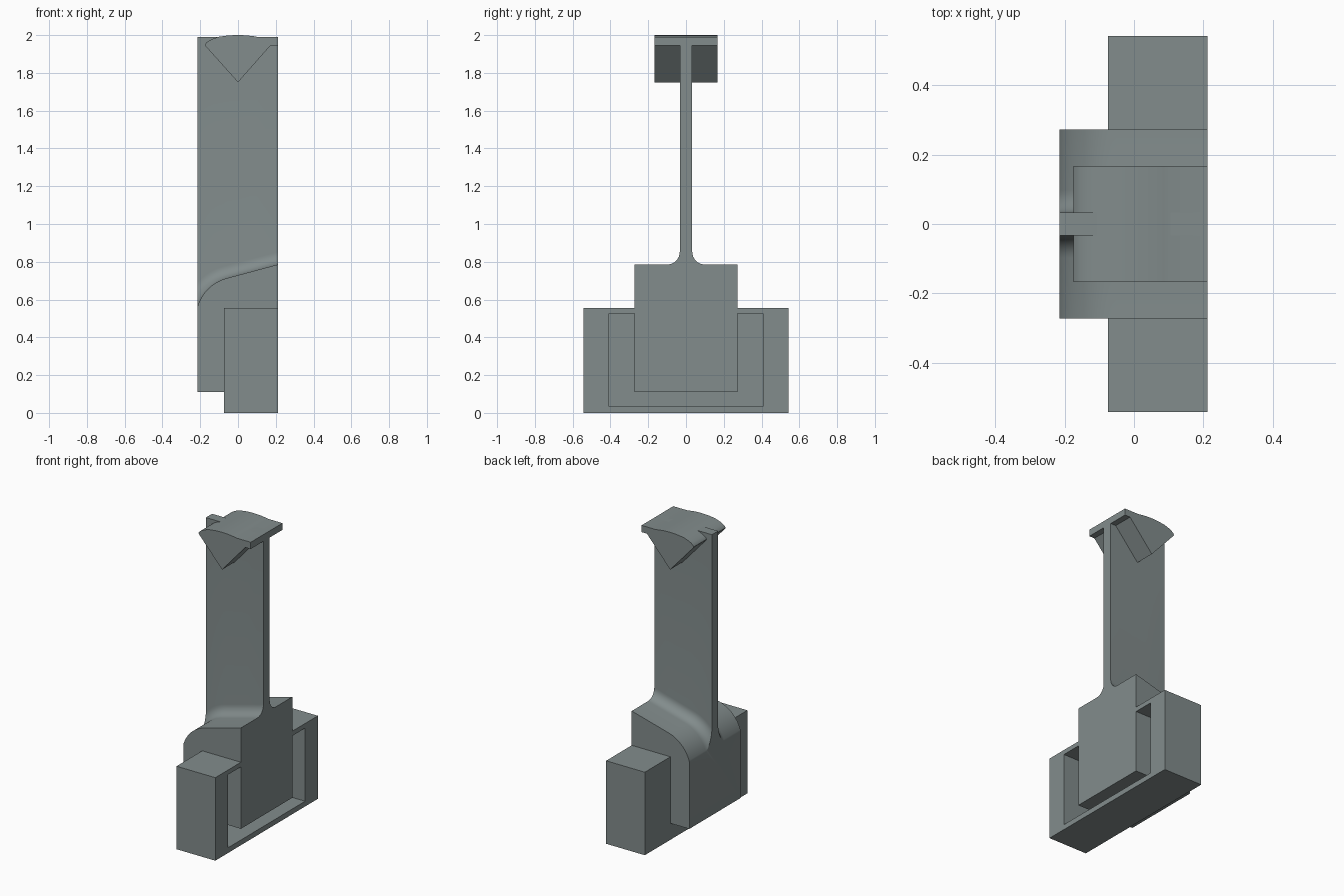
import bpy, bmesh, math

if "Cube" in bpy.data.objects:
    bpy.data.objects.remove(bpy.data.objects["Cube"])

grey = bpy.data.materials.new("slate grey")
grey.diffuse_color = (0.223, 0.262, 0.262, 1)
grey.use_nodes = True
grey.node_tree.nodes["Principled BSDF"].inputs["Base Color"].default_value = grey.diffuse_color


def finish(name, bm, smooth=True):
    bmesh.ops.recalc_face_normals(bm, faces=bm.faces)
    mesh = bpy.data.meshes.new(name)
    bm.to_mesh(mesh)
    bm.free()
    mesh.materials.append(grey)
    obj = bpy.data.objects.new(name, mesh)
    bpy.context.collection.objects.link(obj)
    if smooth:
        bpy.ops.object.select_all(action='DESELECT')
        obj.select_set(True)
        bpy.context.view_layer.objects.active = obj
        bpy.ops.object.shade_smooth_by_angle(angle=math.radians(25))
    return obj


def loft(name, sections, smooth=True):
    """Skin equal-length closed sections and cap both ends."""
    bm = bmesh.new()
    rings = [[bm.verts.new(p) for p in s] for s in sections]
    n = len(rings[0])
    for a, b in zip(rings, rings[1:]):
        for i in range(n):
            j = (i + 1) % n
            bm.faces.new((a[i], a[j], b[j], b[i]))
    bm.faces.new(rings[0])
    bm.faces.new(rings[-1])
    return finish(name, bm, smooth)


X0, X1 = -0.215, 0.212

# Stem: block with a curved sloping shoulder, filleted into a thin blade
SLOPE, R, FILLET, HALF_BLADE = math.radians(15), 0.22, 0.065, 0.033
JX, JZ = -0.06, 0.713                       # where the arc meets the slope
CX, CZ = JX + R * math.sin(SLOPE), JZ - R * math.cos(SLOPE)


def shoulder(x, d):
    """Height at x of the shoulder curve offset outwards by d."""
    r = R + d
    if x < CX - r * math.sin(SLOPE):
        return CZ + math.sqrt(max(0, r * r - (x - CX) ** 2))
    return JZ + (x - JX) * math.tan(SLOPE) + d / math.cos(SLOPE)


def stem_section(x):
    half = [(0.272, 0.11), (0.272, shoulder(x, 0))]
    for k in range(9):
        t = math.pi / 2 * k / 8
        half.append((HALF_BLADE + FILLET * (1 - math.sin(t)),
                     shoulder(x, FILLET * (1 - math.cos(t)))))
    half.append((HALF_BLADE, 1.99))
    return [(x, y, z) for y, z in half] + [(x, -y, z) for y, z in reversed(half)]


stations = [X0 + 0.165 * (k / 16) ** 1.5 for k in range(17)] + [0.0, 0.1, X1]
loft("stem", [stem_section(x) for x in stations])

# Head: fan-shaped wedge with a domed top and a flat lip on the right
dome = [(0.085 - 0.19 * k / 12) for k in range(13)]
profile = [(0, 1.75), (0.172, 1.945), (X1, 1.945), (X1, 1.99), (0.105, 1.99)]
profile += [(x, 2 - x * x / 1.16) for x in dome]
profile += [(-0.135, 1.98), (-0.157, 1.969), (-0.17, 1.958), (-0.175, 1.949), (-0.172, 1.942)]
loft("head", [[(x, y, z) for x, z in profile] for y in (-0.168, 0.168)])

# Base: rectangular tray opening to the right, around the stem block
bm = bmesh.new()
XB, XP = -0.075, -0.04                      # back face and pocket floor


def ring(x, hy, z0, z1):
    return [bm.verts.new((x, y, z)) for y, z in
            ((-hy, z0), (hy, z0), (hy, z1), (-hy, z1))]


rings = [ring(XB, 0.543, 0, 0.556), ring(X1, 0.543, 0, 0.556),
         ring(X1, 0.408, 0.035, 0.525), ring(XP, 0.408, 0.035, 0.525)]
for a, b in zip(rings, rings[1:]):
    for i in range(4):
        j = (i + 1) % 4
        bm.faces.new((a[i], a[j], b[j], b[i]))
bm.faces.new(rings[0])
bm.faces.new(rings[-1])
finish("base_tray", bm, smooth=False)
